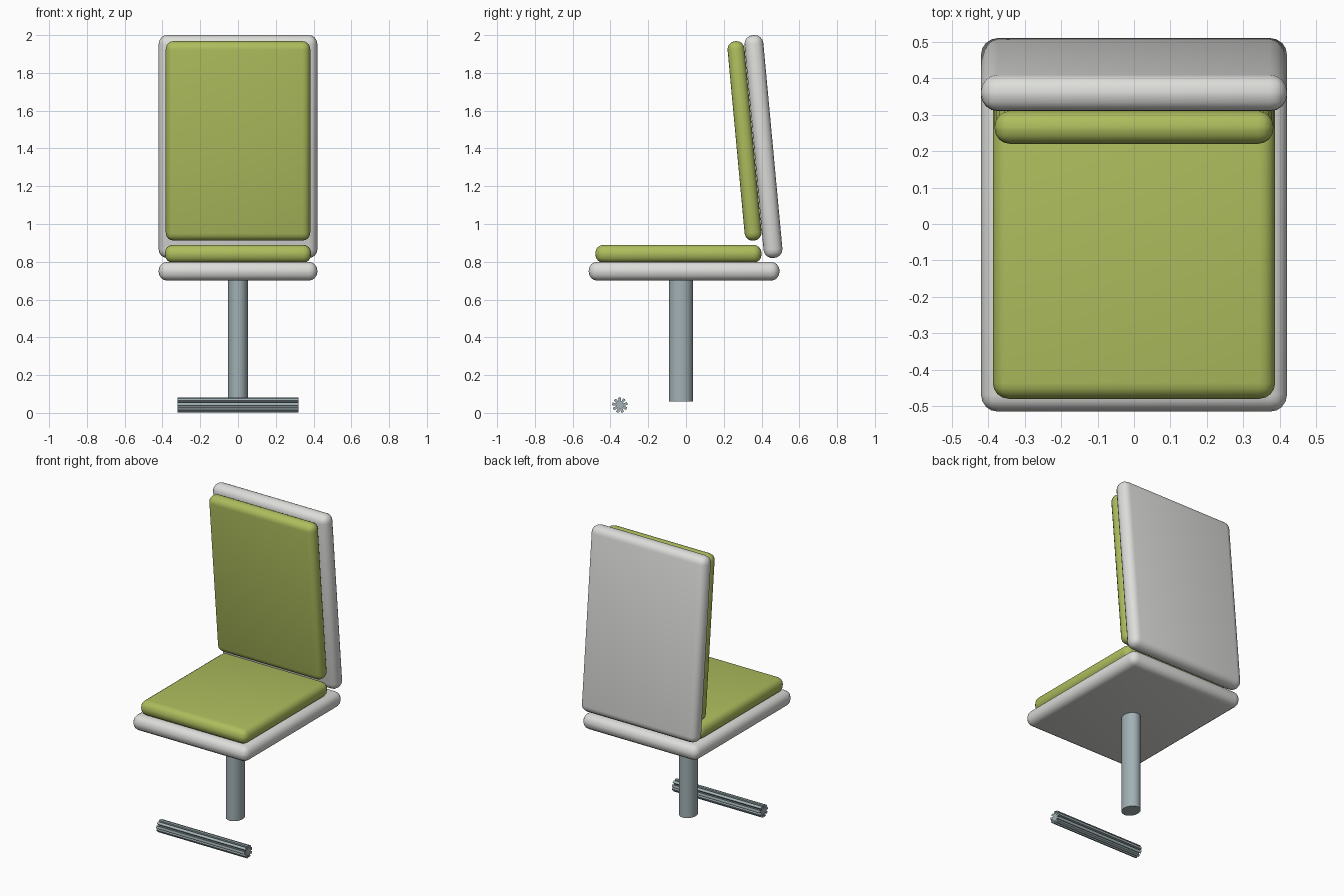
import bpy, bmesh, math
from mathutils import Vector, Matrix

if "Cube" in bpy.data.objects:
    bpy.data.objects.remove(bpy.data.objects["Cube"], do_unlink=True)


def material(name, rgb):
    m = bpy.data.materials.new(name)
    m.use_nodes = True
    colour = (*rgb, 1.0)
    m.diffuse_color = colour
    m.node_tree.nodes["Principled BSDF"].inputs["Base Color"].default_value = colour
    return m


shell_grey = material("shell_grey", (0.72, 0.73, 0.70))
fabric_green = material("fabric_green", (0.42, 0.51, 0.11))
steel = material("steel", (0.36, 0.44, 0.46))


def finish(bm, name, mat, angle=40):
    bmesh.ops.recalc_face_normals(bm, faces=bm.faces)
    mesh = bpy.data.meshes.new(name)
    bm.to_mesh(mesh)
    bm.free()
    obj = bpy.data.objects.new(name, mesh)
    bpy.context.collection.objects.link(obj)
    mesh.materials.append(mat)
    bpy.ops.object.select_all(action='DESELECT')
    obj.select_set(True)
    bpy.context.view_layer.objects.active = obj
    bpy.ops.object.shade_smooth_by_angle(angle=math.radians(angle))
    return obj


def pad(name, mat, centre, size, radius, tilt=0.0):
    """Box with rounded edges and corners, leaned back about x."""
    bm = bmesh.new()
    bmesh.ops.create_cube(bm, size=1.0)
    bmesh.ops.scale(bm, vec=Vector(size), verts=bm.verts)
    bmesh.ops.bevel(bm, geom=bm.edges[:], offset=radius, segments=4,
                    profile=0.5, affect='EDGES')
    bmesh.ops.transform(bm, verts=bm.verts,
                        matrix=Matrix.Translation(centre) @ Matrix.Rotation(tilt, 4, 'X'))
    return finish(bm, name, mat)


def prism(name, mat, outline, start, along, angle):
    """Extrude a closed outline along a vector and cap both ends."""
    bm = bmesh.new()
    face = bm.faces.new([bm.verts.new(Vector(start) + p) for p in outline])
    ext = bmesh.ops.extrude_face_region(bm, geom=[face], use_keep_orig=True)
    moved = [g for g in ext["geom"] if isinstance(g, bmesh.types.BMVert)]
    bmesh.ops.translate(bm, verts=moved, vec=Vector(along))
    return finish(bm, name, mat, angle)


# Seat: hard pan with a cushion on top
pad("seat_pan", shell_grey, (0, -0.01, 0.75), (0.84, 1.01, 0.10), 0.046)
pad("seat_cushion", fabric_green, (0, -0.04, 0.842), (0.775, 0.88, 0.096), 0.044)

# Backrest: the same pair, leaned back
lean = math.radians(5.3)
pad("back_shell", shell_grey, (0, 0.41, 1.41), (0.84, 0.10, 1.185), 0.046, lean)
pad("back_cushion", fabric_green, (0, 0.31, 1.44), (0.765, 0.09, 1.06), 0.042, lean)

# Oval support post
turn = [math.tau * i / 20 for i in range(20)]
oval = [Vector((0.053 * math.cos(a), 0.063 * math.sin(a), 0)) for a in turn]
prism("support_post", steel, oval, (0, -0.027, 0.06), (0, 0, 0.65), 40)

# Footrest bar with lengthwise grooves
ridges = 9
grooved = []
for i in range(ridges):
    for step, r in ((0, 0.04), (0.35, 0.041), (0.6, 0.04), (0.72, 0.02), (0.88, 0.02)):
        a = math.tau * (i + step) / ridges
        grooved.append(Vector((0, r * math.cos(a), r * math.sin(a))))
prism("foot_bar", steel, grooved, (-0.32, -0.35, 0.041), (0.64, 0, 0), 30)
